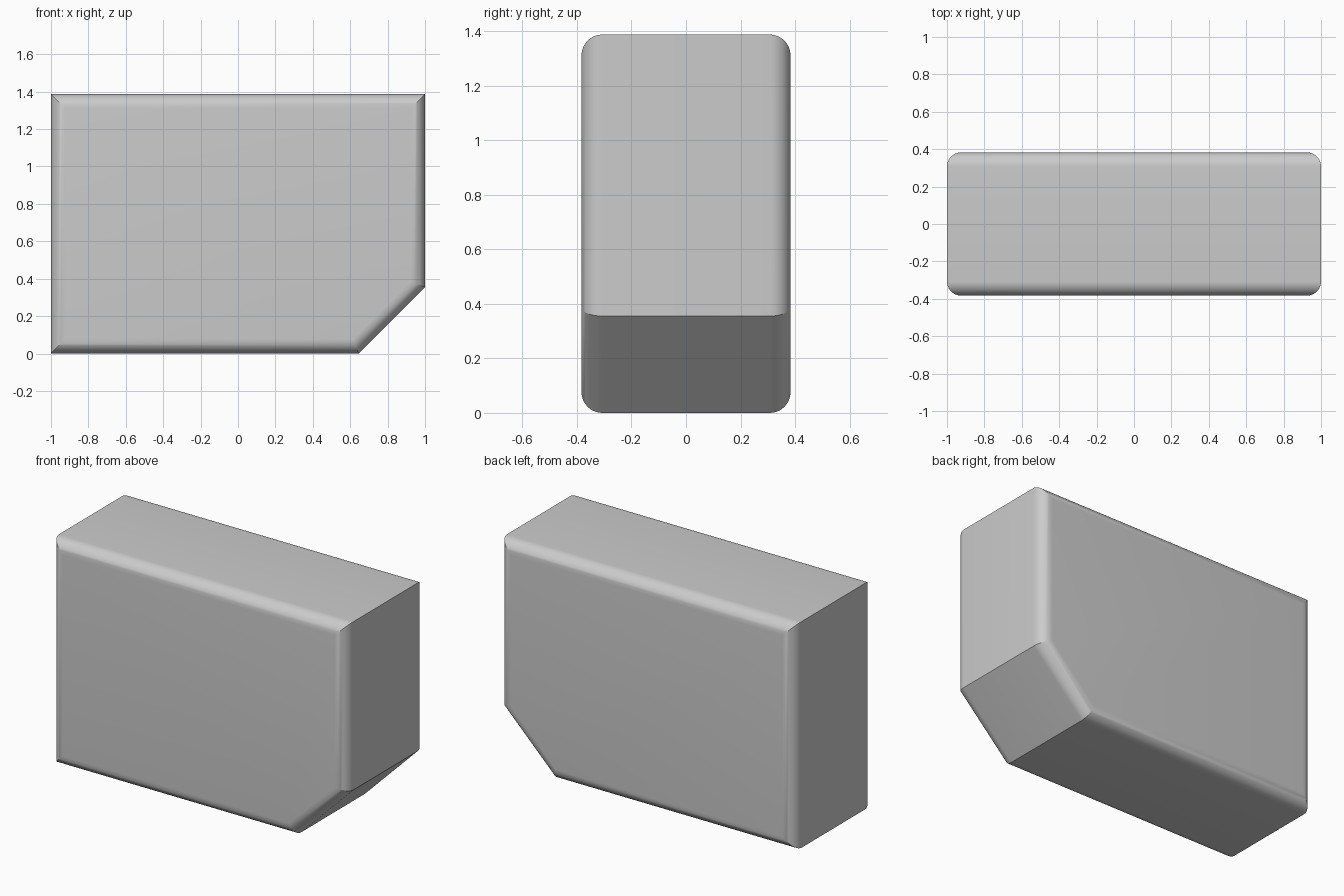
import bpy, bmesh, math
from mathutils import Vector

if "Cube" in bpy.data.objects:
    bpy.data.objects.remove(bpy.data.objects["Cube"])

HALF_DEPTH, RADIUS, SEGMENTS = 0.383, 0.076, 10

# Side profile (x, z), counter-clockwise, with one clipped lower corner
profile = [Vector(p) for p in
           [(-1, 0), (0.645, 0), (1, 0.355), (1, 1.387), (-1, 1.387)]]


def inset(points, d):
    """Shrink a convex outline by d with mitred corners."""
    n = len(points)
    result = []
    for i, p in enumerate(points):
        e1 = (p - points[i - 1]).normalized()
        e2 = (points[(i + 1) % n] - p).normalized()
        n1, n2 = Vector((e1.y, -e1.x)), Vector((e2.y, -e2.x))
        result.append(p - (n1 + n2) * (d / (1 + n1.dot(n2))))
    return result


# Rounded rims: (y, inset) steps along a quarter circle, mirrored front to back
quarter = [(HALF_DEPTH - RADIUS + RADIUS * math.sin(a), RADIUS * (1 - math.cos(a)))
           for a in (math.pi / 2 * k / SEGMENTS for k in range(SEGMENTS + 1))]
steps = [(-y, d) for y, d in reversed(quarter)] + quarter

# Body: loops joined along y and capped at both ends
bm = bmesh.new()
rings = [[bm.verts.new((p.x, y, p.y)) for p in inset(profile, d)] for y, d in steps]
count = len(profile)
for a, b in zip(rings, rings[1:]):
    for i in range(count):
        j = (i + 1) % count
        bm.faces.new((a[i], a[j], b[j], b[i]))
bm.faces.new(rings[0])
bm.faces.new(rings[-1])
bmesh.ops.recalc_face_normals(bm, faces=bm.faces)

mesh = bpy.data.meshes.new("clipped_block")
bm.to_mesh(mesh)
bm.free()
block = bpy.data.objects.new("clipped_block", mesh)
bpy.context.collection.objects.link(block)
bpy.context.view_layer.objects.active = block
block.select_set(True)
bpy.ops.object.shade_smooth_by_angle(angle=math.radians(20))
